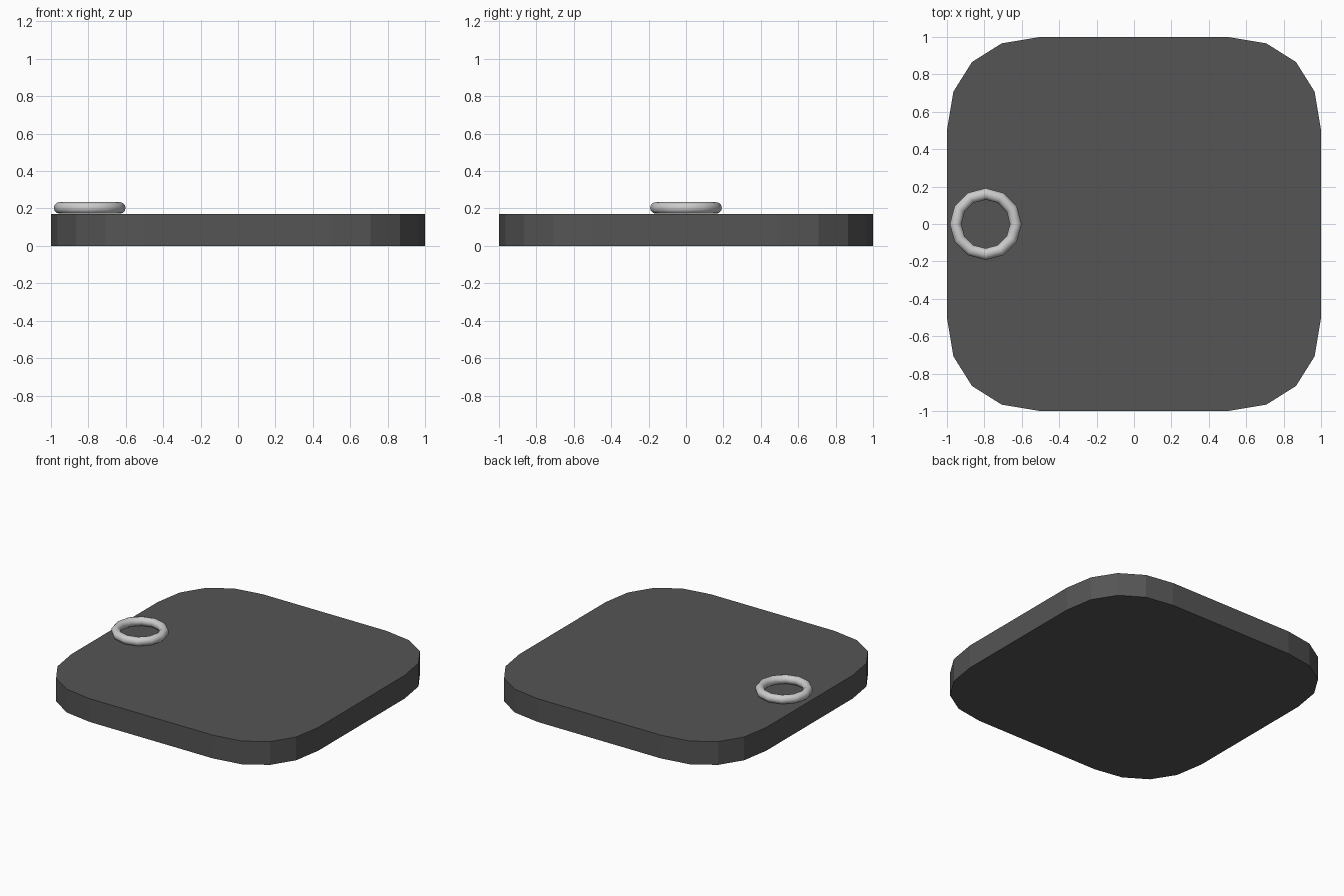
import bpy, bmesh
from math import sin, cos, radians, pi
from mathutils import Matrix, Vector

if "Cube" in bpy.data.objects:
    bpy.data.objects.remove(bpy.data.objects["Cube"])

# rounded-square slab
corner = [Vector((sin(radians(30 + 15 * k)), cos(radians(15 * k)), 0)) for k in range(5)]
outline = [Matrix.Rotation(-pi / 2 * q, 3, 'Z') @ p for q in range(4) for p in corner]

bm = bmesh.new()
base = bm.faces.new([bm.verts.new(p) for p in outline])
ext = bmesh.ops.extrude_face_region(bm, geom=[base])
top = [g for g in ext["geom"] if isinstance(g, bmesh.types.BMVert)]
bmesh.ops.translate(bm, verts=top, vec=(0, 0, 0.17))
bmesh.ops.recalc_face_normals(bm, faces=bm.faces)
mesh = bpy.data.meshes.new("slab")
bm.to_mesh(mesh)
bm.free()
slab = bpy.data.objects.new("slab", mesh)
bpy.context.collection.objects.link(slab)
dark = bpy.data.materials.new("dark_grey")
dark.diffuse_color = (0.09, 0.09, 0.09, 1)
dark.use_nodes = True
dark.node_tree.nodes["Principled BSDF"].inputs["Base Color"].default_value = dark.diffuse_color
mesh.materials.append(dark)

# raised ring near the left edge
bpy.ops.mesh.primitive_torus_add(major_segments=12, minor_segments=12,
                                 major_radius=0.161, minor_radius=0.031,
                                 location=(-0.793, 0, 0.203))
ring = bpy.context.object
ring.name = "ring"
bpy.ops.object.shade_smooth()
